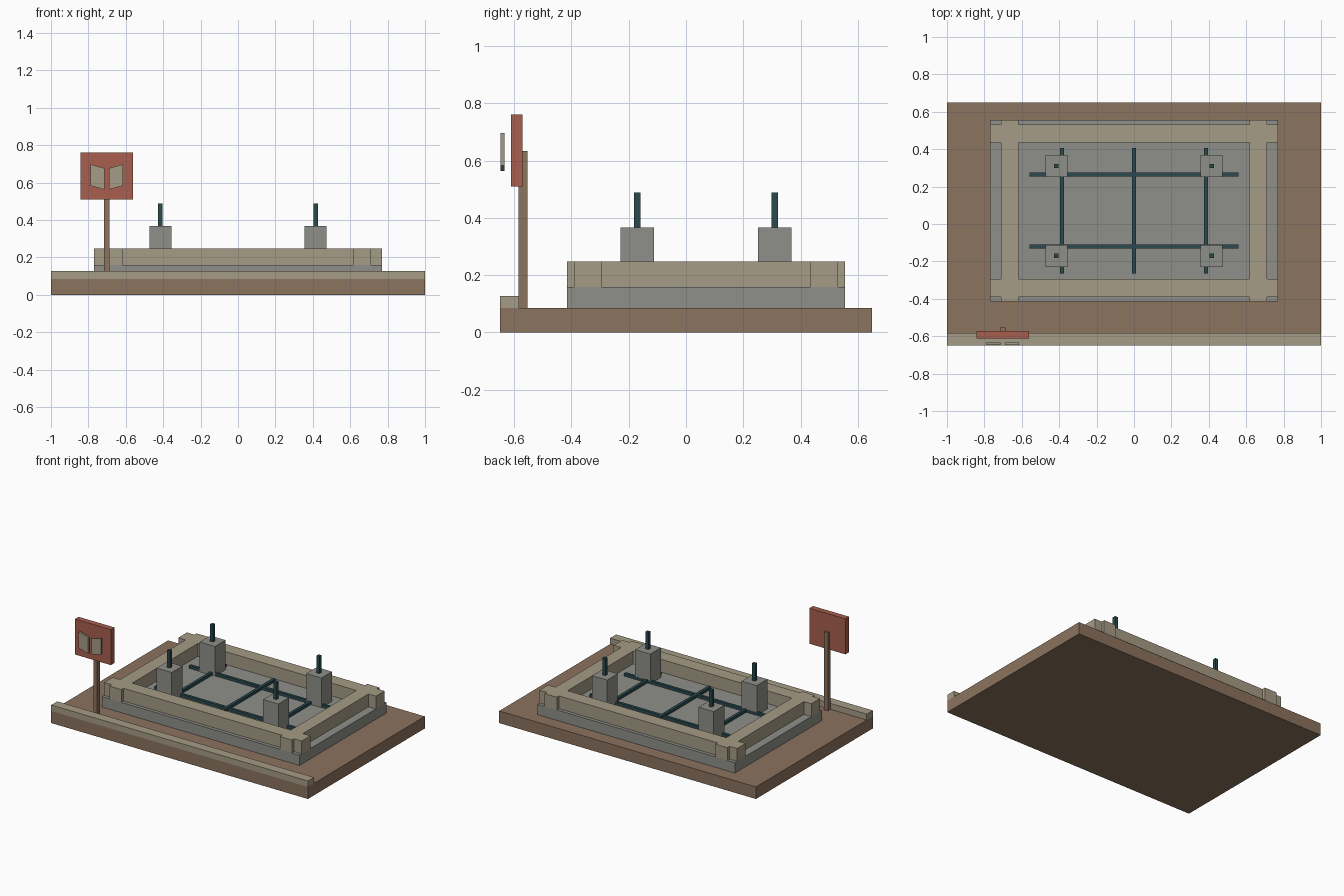
import bpy
import bmesh

old = bpy.data.objects.get("Cube")
if old:
    bpy.data.objects.remove(old, do_unlink=True)


def material(name, rgb):
    linear = [((c / 255 + 0.055) / 1.055) ** 2.4 for c in rgb] + [1.0]
    mat = bpy.data.materials.new(name)
    mat.use_nodes = True
    mat.diffuse_color = linear
    mat.node_tree.nodes["Principled BSDF"].inputs["Base Color"].default_value = linear
    return mat


earth = material("earth brown", (139, 115, 94))
timber = material("pale timber", (166, 156, 134))
concrete = material("concrete grey", (143, 143, 138))
steel = material("dark steel", (42, 74, 79))
red = material("sign red", (168, 94, 78))


def prism(name, outline, y0, y1, mat):
    """Extrude an (x, z) outline from y0 to y1."""
    bm = bmesh.new()
    face = bm.faces.new([bm.verts.new((x, y0, z)) for x, z in outline])
    moved = bmesh.ops.extrude_face_region(bm, geom=[face])["geom"]
    verts = [v for v in moved if isinstance(v, bmesh.types.BMVert)]
    bmesh.ops.translate(bm, verts=verts, vec=(0, y1 - y0, 0))
    bmesh.ops.recalc_face_normals(bm, faces=bm.faces)
    mesh = bpy.data.meshes.new(name)
    bm.to_mesh(mesh)
    bm.free()
    mesh.materials.append(mat)
    obj = bpy.data.objects.new(name, mesh)
    bpy.context.collection.objects.link(obj)
    return obj


def box(name, x, y, z, mat):
    """Box from (min, max) ranges on each axis."""
    outline = [(x[0], z[0]), (x[1], z[0]), (x[1], z[1]), (x[0], z[1])]
    return prism(name, outline, y[0], y[1], mat)


def around(centre, size):
    return (centre - size / 2, centre + size / 2)


GROUND, SLAB, WALL = 0.085, 0.158, 0.248
MID_Y = 0.07

# Ground, kerb and foundation slab
box("ground", (-1, 1), (-0.65, 0.65), (0, GROUND), earth)
box("kerb", (-1, 1), (-0.65, -0.583), (GROUND, 0.127), timber)
box("foundation_slab", (-0.77, 0.77), around(MID_Y, 0.97), (GROUND, SLAB), concrete)

# Formwork boards, crossing at the corners
for side, label in ((-1, "right"), (1, "left")):
    box(f"{label}_form_board", around(side * 0.665, 0.094), around(MID_Y, 0.97),
        (SLAB, WALL), timber)
for side, label in ((-1, "front"), (1, "back")):
    box(f"{label}_form_board", (-0.77, 0.77), around(MID_Y + side * 0.413, 0.096),
        (SLAB, WALL), timber)

# Reinforcement grid
for i, y in enumerate((-0.12, 0.265)):
    box(f"long_bar_{i + 1}", (-0.56, 0.56), around(y, 0.02), (SLAB, 0.178), steel)
for i, x in enumerate((-0.385, 0, 0.385)):
    box(f"cross_bar_{i + 1}", around(x, 0.02), around(MID_Y, 0.67), (0.16, 0.18), steel)

# Pedestals with starter bars
for sx, xname in ((-1, "right"), (1, "left")):
    for sy, yname in ((-1, "front"), (1, "back")):
        x, y = sx * 0.415, MID_Y + sy * 0.24
        box(f"{yname}_{xname}_pedestal", around(x, 0.118), around(y, 0.118),
            (SLAB, 0.367), concrete)
        box(f"{yname}_{xname}_starter_bar", around(x, 0.023), around(y, 0.023),
            (0.36, 0.488), steel)

# Sign: post, panel and two slanted page plates
SIGN_X = -0.702
box("sign_post", around(SIGN_X, 0.03), (-0.585, -0.554), (GROUND, 0.634), earth)
box("sign_panel", around(SIGN_X, 0.28), (-0.611, -0.571), (0.51, 0.76), red)
for side, label in ((-1, "right"), (1, "left")):
    inner, outer = SIGN_X + side * 0.012, SIGN_X + side * 0.086
    prism(f"{label}_page_plate",
          [(inner, 0.563), (outer, 0.583), (outer, 0.697), (inner, 0.677)],
          -0.647, -0.634, timber)
